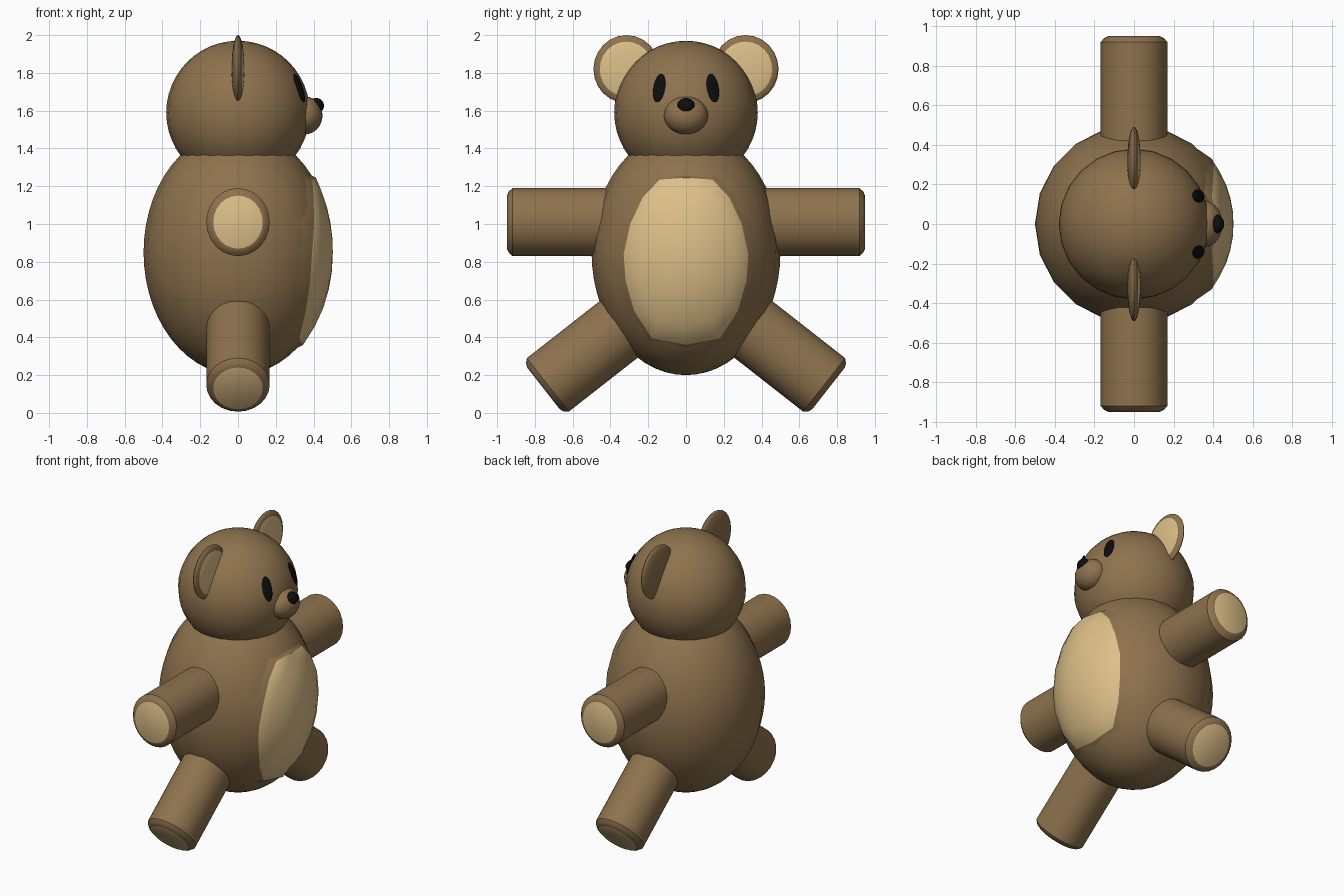
import bpy, bmesh, math
from mathutils import Vector, Matrix

if "Cube" in bpy.data.objects:
    bpy.data.objects.remove(bpy.data.objects["Cube"])


def material(name, color):
    m = bpy.data.materials.new(name)
    m.diffuse_color = (*color, 1)
    m.use_nodes = True
    m.node_tree.nodes["Principled BSDF"].inputs["Base Color"].default_value = m.diffuse_color
    return m


BROWN = material("brown_fur", (0.27, 0.17, 0.075))
TAN = material("tan_fur", (0.73, 0.53, 0.25))
BLACK = material("black", (0.004, 0.004, 0.004))


def finish(name, bm, mats):
    bmesh.ops.recalc_face_normals(bm, faces=bm.faces)
    me = bpy.data.meshes.new(name)
    bm.to_mesh(me)
    bm.free()
    for m in mats:
        me.materials.append(m)
    ob = bpy.data.objects.new(name, me)
    bpy.context.collection.objects.link(ob)
    bpy.ops.object.select_all(action='DESELECT')
    ob.select_set(True)
    bpy.context.view_layer.objects.active = ob
    bpy.ops.object.shade_smooth_by_angle(angle=math.radians(35))
    return ob


def ellipsoid(name, loc, radii, mats, seg=20, rings=20, rot=Matrix(), paint=None):
    bm = bmesh.new()
    bmesh.ops.create_uvsphere(bm, u_segments=seg, v_segments=rings, radius=1)
    for f in bm.faces:
        if paint and paint(f.calc_center_median()):
            f.material_index = 1
    bm.transform(Matrix.Translation(loc) @ rot @ Matrix.Diagonal((*radii, 1)))
    return finish(name, bm, mats)


def loft(bm, rings, first_mats):
    """Bridge closed rings of points; returns the rings of vertices."""
    vr = [[bm.verts.new(p) for p in r] for r in rings]
    for a, b, mi in zip(vr, vr[1:], first_mats):
        n = len(a)
        for i in range(n):
            f = bm.faces.new((a[i], a[(i + 1) % n], b[(i + 1) % n], b[i]))
            f.material_index = mi
    return vr


def limb(name, start, end):
    start, end = Vector(start), Vector(end)
    d = (end - start).normalized()
    u = Vector((1, 0, 0))
    v = d.cross(u)
    n = 24

    def ring(c, s):
        return [c + u * (0.168 * s * math.cos(2 * math.pi * i / n))
                + v * (0.18 * s * math.sin(2 * math.pi * i / n)) for i in range(n)]
    bm = bmesh.new()
    rings = [ring(start, 1), ring(end - d * 0.03, 1),
             ring(end - d * 0.01, 0.9), ring(end, 0.78)]
    vr = loft(bm, rings, (0, 0, 0))
    bm.faces.new(vr[0])
    bm.faces.new(vr[-1]).material_index = 1
    return finish(name, bm, (BROWN, TAN))


# Body and head
BZ, BR, BH = 0.85, 0.5, 0.65
ellipsoid("body", (0, 0, BZ), (BR, BR, BH), (BROWN,), 20, 28)
ellipsoid("head", (0, 0, 1.59), (0.38, 0.38, 0.38), (BROWN,), 24, 24)


# Belly patch, hugging the front of the body with a slightly raised rim
def on_body(y, z, lift):
    k = 1 - (y / BR) ** 2 - ((z - BZ) / BH) ** 2
    return Vector((BR * math.sqrt(max(k, 0)) + lift, y, z))


half = [(0, 1.245), (0.14, 1.235), (0.23, 1.14), (0.295, 1.0), (0.33, 0.84),
        (0.32, 0.7), (0.275, 0.54), (0.18, 0.395), (0, 0.36)]
outline = half + [(-y, z) for y, z in reversed(half[1:-1])]
bm = bmesh.new()
rings = []
for s, lift in ((0.2, 0.003), (0.4, 0.004), (0.6, 0.006), (0.8, 0.008), (1.0, 0.016)):
    rings.append([on_body(y * s, BZ + (z - BZ) * s, lift) for y, z in outline])
rings.append([on_body(y * 1.2, BZ + (z - BZ) * 1.05, -0.01) for y, z in outline])
vr = loft(bm, rings, (1, 1, 1, 1, 0))
hub = bm.verts.new(on_body(0, BZ, 0.002))
for i in range(len(outline)):
    f = bm.faces.new((hub, vr[0][i], vr[0][(i + 1) % len(outline)]))
    f.material_index = 1
finish("belly_patch", bm, (BROWN, TAN))

# Muzzle and nose
ellipsoid("muzzle", (0.355, 0, 1.575), (0.092, 0.117, 0.1), (BROWN,))
ellipsoid("nose", (0.415, 0, 1.626), (0.04, 0.047, 0.041), (BLACK,))

# Paired parts: arms, legs, ears, eyes
for side, s in (("right", -1), ("left", 1)):
    limb(side + "_arm", (0, s * 0.25, 1.01), (0, s * 0.948, 1.01))
    limb(side + "_leg", (0, s * 0.282, 0.50), (0, s * 0.755, 0.13))
    # Ear: flattened sphere with its pole on x, inner disc painted tan
    ellipsoid(side + "_ear", (0, s * 0.315, 1.82), (0.18, 0.175, 0.034), (BROWN, TAN),
              24, 20, Matrix.Rotation(math.radians(90), 4, 'Y'),
              lambda c: c.z > 0 and math.hypot(c.x, c.y) < 0.80)
    # Eye: thin oval lying on the head surface
    normal = Vector((0.327, s * 0.142, 0.13)).normalized()
    yaw = Matrix.Rotation(math.atan2(normal.y, normal.x), 4, 'Z')
    pitch = Matrix.Rotation(-math.asin(normal.z), 4, 'Y')
    ellipsoid(side + "_eye", (0.325, s * 0.142, 1.72), (0.012, 0.034, 0.08), (BLACK,),
              16, 16, yaw @ pitch)
